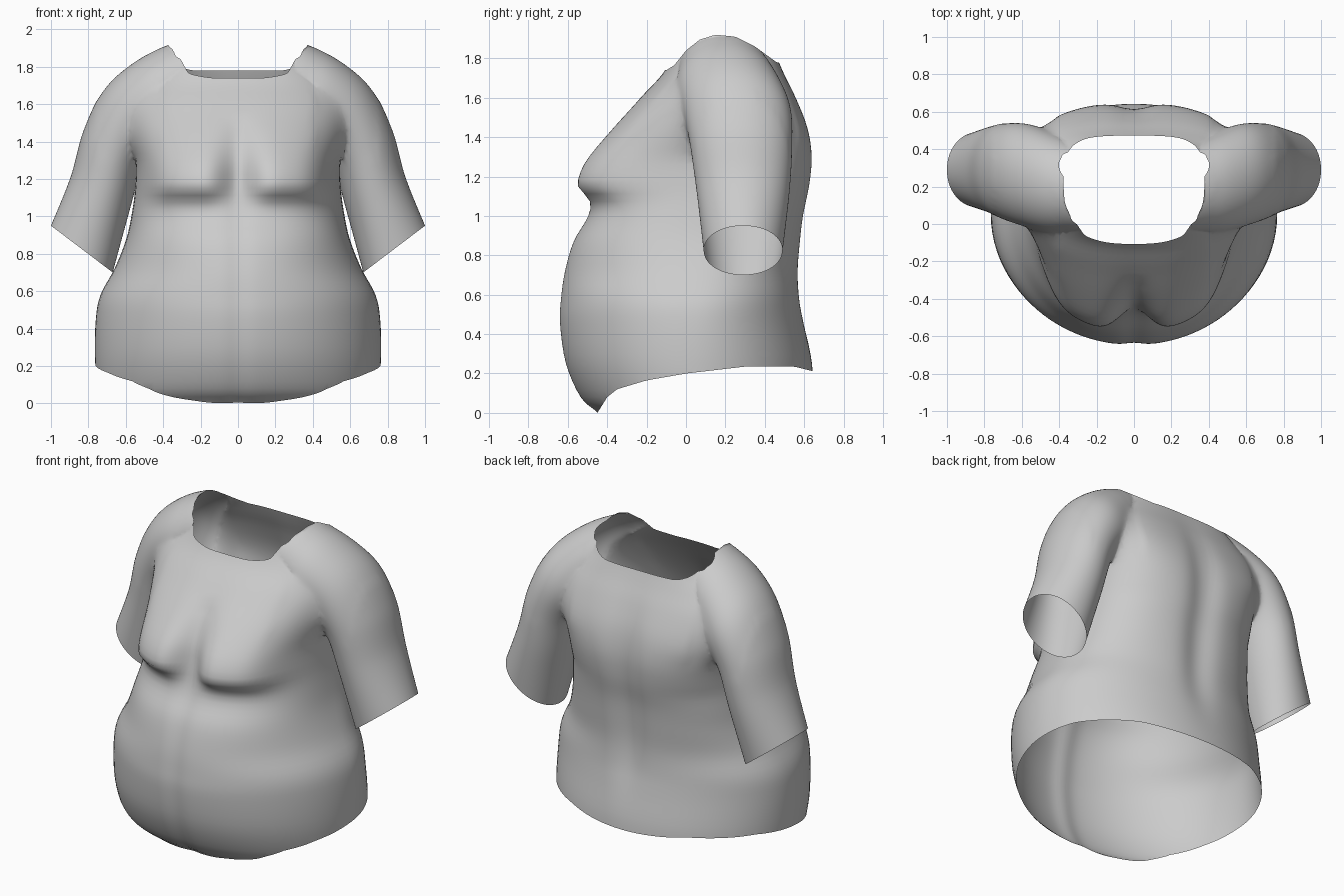
import bpy, bmesh, math

if "Cube" in bpy.data.objects:
    bpy.data.objects.remove(bpy.data.objects["Cube"])

SEG = 120


def spline(rows, steps):
    """Catmull-Rom resampling of rows of numbers."""
    out = []
    for i in range(len(rows) - 1):
        p0, p1, p2 = rows[max(i - 1, 0)], rows[i], rows[i + 1]
        p3 = rows[min(i + 2, len(rows) - 1)]
        for k in range(steps):
            t = k / steps
            out.append([b + 0.5 * t * (c - a + t * (2*a - 5*b + 4*c - d + t * (3*(b - c) + d - a)))
                        for a, b, c, d in zip(p0, p1, p2, p3)])
    return out + [list(rows[-1])]


def lerp_table(table, v):
    for (a, za), (b, zb) in zip(table, table[1:]):
        if v <= b:
            return za + (zb - za) * max(0, v - a) / (b - a)
    return table[-1][1]


def power(v, n):
    return math.copysign(abs(v) ** (2 / n), v)


def loft(name, rings):
    """Closed solid through a list of rings, with one n-gon at each end."""
    bm = bmesh.new()
    vs = [[bm.verts.new(p) for p in r] for r in rings]
    for a, b in zip(vs, vs[1:]):
        for i in range(SEG):
            j = (i + 1) % SEG
            bm.faces.new((a[i], a[j], b[j], b[i]))
    bm.faces.new(vs[0])
    bm.faces.new(vs[-1])
    bmesh.ops.recalc_face_normals(bm, faces=bm.faces)
    me = bpy.data.meshes.new(name)
    bm.to_mesh(me)
    bm.free()
    ob = bpy.data.objects.new(name, me)
    bpy.context.collection.objects.link(ob)
    return ob


# Torso: z, half width, front y, back y, centre y, roundness
TORSO = [
    (-0.10, 0.70, -0.33, 0.64, 0.08, 2.0),
    (0.00, 0.73, -0.45, 0.645, 0.07, 2.0),
    (0.08, 0.75, -0.54, 0.645, 0.06, 2.0),
    (0.25, 0.765, -0.615, 0.64, 0.05, 2.0),
    (0.45, 0.76, -0.645, 0.605, 0.05, 2.0),
    (0.58, 0.735, -0.64, 0.585, 0.06, 2.05),
    (0.72, 0.66, -0.62, 0.58, 0.08, 2.1),
    (0.87, 0.60, -0.575, 0.59, 0.11, 2.3),
    (1.00, 0.57, -0.50, 0.605, 0.14, 2.4),
    (1.15, 0.55, -0.45, 0.635, 0.16, 2.4),
    (1.30, 0.55, -0.42, 0.645, 0.18, 2.4),
    (1.45, 0.60, -0.35, 0.62, 0.20, 2.3),
    (1.60, 0.60, -0.23, 0.56, 0.20, 2.3),
    (1.72, 0.53, -0.12, 0.50, 0.19, 2.3),
    (1.82, 0.42, -0.07, 0.46, 0.19, 2.4),
    (1.92, 0.375, -0.06, 0.45, 0.19, 2.4),
    (2.10, 0.37, -0.06, 0.45, 0.19, 2.4),
]


def torso_ring(z, w, yf, yb, cy, n):
    ring = []
    for i in range(SEG):
        t = math.tau * i / SEG
        t += 0.2 * math.sin(2 * t)      # closer points at spine and chest
        c, s = math.cos(t), math.sin(t)
        k = n + 0.7 * (s > 0) * min(1, max(0, (z - 1.1) / 0.3))
        x = w * power(c, k)
        y = cy + power(s, k) * ((yb - cy) if s > 0 else (cy - yf))
        if s < 0:   # breasts and belly crease
            sig = 0.08 if z < 1.17 else 0.23
            y -= 0.13 * math.exp(-((abs(x) - 0.28) / 0.21) ** 4 - ((z - 1.17) / sig) ** 2)
            y += 0.012 * math.exp(-(x / 0.06) ** 2) * (z < 1.5)
        else:       # spine groove
            y -= 0.033 * math.exp(-(x / 0.1) ** 2 - ((z - 1.05) / 0.55) ** 4)
        ring.append((x, y, z))
    return ring


# Sleeve: outer x, outer z, inner x, inner z, centre y, half depth
SLEEVE = [
    (0.32, 1.93, 0.25, 1.45, 0.19, 0.24),
    (0.40, 1.905, 0.29, 1.43, 0.20, 0.25),
    (0.54, 1.835, 0.35, 1.41, 0.22, 0.27),
    (0.71, 1.69, 0.43, 1.37, 0.26, 0.275),
    (0.825, 1.46, 0.51, 1.27, 0.28, 0.26),
    (0.895, 1.21, 0.58, 1.03, 0.29, 0.235),
    (1.00, 0.95, 0.67, 0.70, 0.29, 0.20),
]


def sleeve_ring(side, ox, oz, ix, iz, cy, b):
    ring = []
    for i in range(SEG):
        t = math.tau * i / SEG
        u, v = power(math.cos(t), 2.05), power(math.sin(t), 2.05)
        ring.append((side * ((ox + ix) / 2 + u * (ox - ix) / 2), cy + v * b,
                     (oz + iz) / 2 + u * (oz - iz) / 2))
    return ring


body = loft("shirt_torso", [torso_ring(*r) for r in spline(TORSO, 4)])

# Merge both sleeves into the torso
for side in (-1, 1):
    arm = loft("sleeve", [sleeve_ring(side, *r) for r in spline(SLEEVE, 8)])
    mod = body.modifiers.new("union", 'BOOLEAN')
    mod.operation, mod.solver, mod.object = 'UNION', 'EXACT', arm
    bpy.context.view_layer.objects.active = body
    bpy.ops.object.modifier_apply(modifier=mod.name)
    bpy.data.objects.remove(arm)

bm = bmesh.new()
bm.from_mesh(body.data)

# Open the cuffs
caps = [f for f in bm.faces if len(f.verts) > 20 and 0.6 < f.calc_center_median().z < 1.1]
bmesh.ops.delete(bm, geom=caps, context='FACES_ONLY')
bmesh.ops.remove_doubles(bm, verts=bm.verts, dist=0.005)

# Blend the shoulders into the chest and back
blend = [v for v in bm.verts if 0.41 < abs(v.co.x) < 0.75 and 1.3 < v.co.z < 1.89]
for _ in range(14):
    bmesh.ops.smooth_vert(bm, verts=blend, factor=0.5,
                          use_axis_x=True, use_axis_y=True, use_axis_z=True)

# Curved hem and neckline: height of the cut for each y
HEM = [(-0.54, -0.09), (-0.45, 0.0), (-0.40, 0.08), (-0.35, 0.12), (-0.2, 0.165),
       (0.0, 0.2), (0.3, 0.235), (0.55, 0.235), (0.65, 0.21)]
NECK = [(-0.1, 1.74), (-0.06, 1.765), (0.0, 1.84), (0.07, 1.895), (0.15, 1.92),
        (0.25, 1.91), (0.35, 1.86), (0.46, 1.78)]
for table, up in ((HEM, -1), (NECK, 1)):
    for v in bm.verts:
        v.co.z -= lerp_table(table, v.co.y)
    bmesh.ops.bisect_plane(bm, geom=bm.verts[:] + bm.edges[:] + bm.faces[:], dist=1e-5,
                           plane_co=(0, 0, 0), plane_no=(0, 0, up), clear_outer=True)
    for v in bm.verts:
        v.co.z += lerp_table(table, v.co.y)

bm.to_mesh(body.data)
bm.free()

bpy.ops.object.select_all(action='DESELECT')
body.select_set(True)
bpy.context.view_layer.objects.active = body
bpy.ops.object.shade_smooth_by_angle(angle=math.radians(60))
